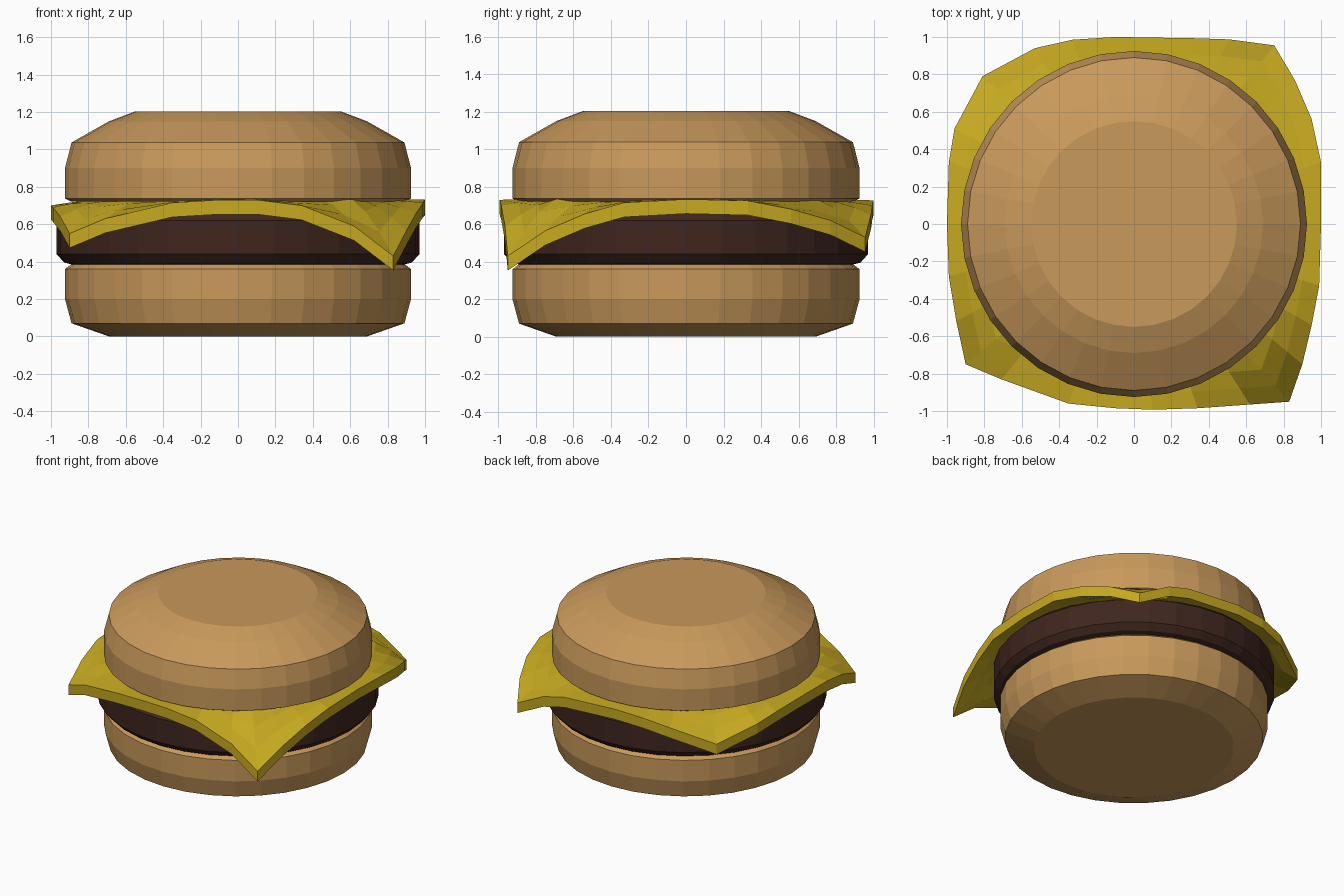
import bpy, bmesh
from math import cos, sin, tau

if "Cube" in bpy.data.objects:
    bpy.data.objects.remove(bpy.data.objects["Cube"])


def material(name, rgb):
    m = bpy.data.materials.new(name)
    m.diffuse_color = (*rgb, 1)
    m.use_nodes = True
    m.node_tree.nodes["Principled BSDF"].inputs["Base Color"].default_value = m.diffuse_color
    return m


def loft(name, rings, mat):
    """Skin a list of equal-length rings (bottom to top) and cap both ends."""
    bm = bmesh.new()
    loops = [[bm.verts.new(p) for p in ring] for ring in rings]
    n = len(loops[0])
    for a, b in zip(loops, loops[1:]):
        for i in range(n):
            j = (i + 1) % n
            bm.faces.new((a[i], a[j], b[j], b[i]))
    bm.faces.new(loops[0][::-1])
    bm.faces.new(loops[-1])
    bmesh.ops.recalc_face_normals(bm, faces=bm.faces)
    me = bpy.data.meshes.new(name)
    bm.to_mesh(me)
    bm.free()
    me.materials.append(mat)
    ob = bpy.data.objects.new(name, me)
    bpy.context.collection.objects.link(ob)
    return ob


def lathe(name, profile, mat, sides=32):
    """Turn a (radius, z) profile around the z axis."""
    return loft(name, [[(r * cos(tau * i / sides), r * sin(tau * i / sides), z)
                        for i in range(sides)] for r, z in profile], mat)


bread = material("bread", (0.58, 0.32, 0.105))
meat = material("meat", (0.05, 0.019, 0.013))
yellow = material("cheese", (0.57, 0.40, 0.015))

# Buns and patty
lathe("bottom_bun", [(0.69, 0), (0.89, 0.07), (0.925, 0.2),
                     (0.925, 0.36), (0.89, 0.387)], bread)
lathe("patty", [(0.89, 0.385), (0.93, 0.395), (0.97, 0.44),
                (0.97, 0.62), (0.93, 0.66)], meat)
lathe("top_bun", [(0.89, 0.72), (0.925, 0.737), (0.925, 0.9), (0.89, 1.037),
                  (0.69, 1.15), (0.55, 1.203)], bread)

# Cheese slice: drooping outline (x, y, top z), counter-clockwise from front left
outline = [
    (-0.90, -0.75, 0.55), (-0.71, -0.83, 0.63), (-0.35, -0.96, 0.715),
    (-0.10, -0.985, 0.73), (0.10, -0.993, 0.73), (0.34, -0.985, 0.70), (0.62, -0.965, 0.59),
    (0.83, -0.95, 0.43), (0.90, -0.75, 0.565), (0.95, -0.54, 0.655),
    (0.99, -0.33, 0.715), (1.0, 0.0, 0.733), (1.0, 0.33, 0.725), (0.95, 0.56, 0.68),
    (0.86, 0.77, 0.62), (0.75, 0.955, 0.53), (0.51, 0.987, 0.655),
    (0.33, 0.993, 0.70), (-0.10, 1.0, 0.727), (-0.33, 0.985, 0.715), (-0.53, 0.94, 0.675),
    (-0.81, 0.79, 0.57), (-0.96, 0.51, 0.66), (-0.99, 0.33, 0.69),
    (-1.0, 0.0, 0.70), (-0.99, -0.28, 0.69), (-0.95, -0.52, 0.64),
]
FLAT, TOP, THICK = 0.73, 0.733, 0.077


def slice_ring(s, lower):
    bend = max(0, (s - FLAT) / (1 - FLAT)) ** 1.4
    return [(x * s, y * s, TOP - (TOP - z) * bend - lower) for x, y, z in outline]


steps = [FLAT, 0.82, 0.91, 1.0]
loft("cheese_slice", [slice_ring(s, THICK) for s in steps]
     + [slice_ring(s, 0) for s in reversed(steps)], yellow)
